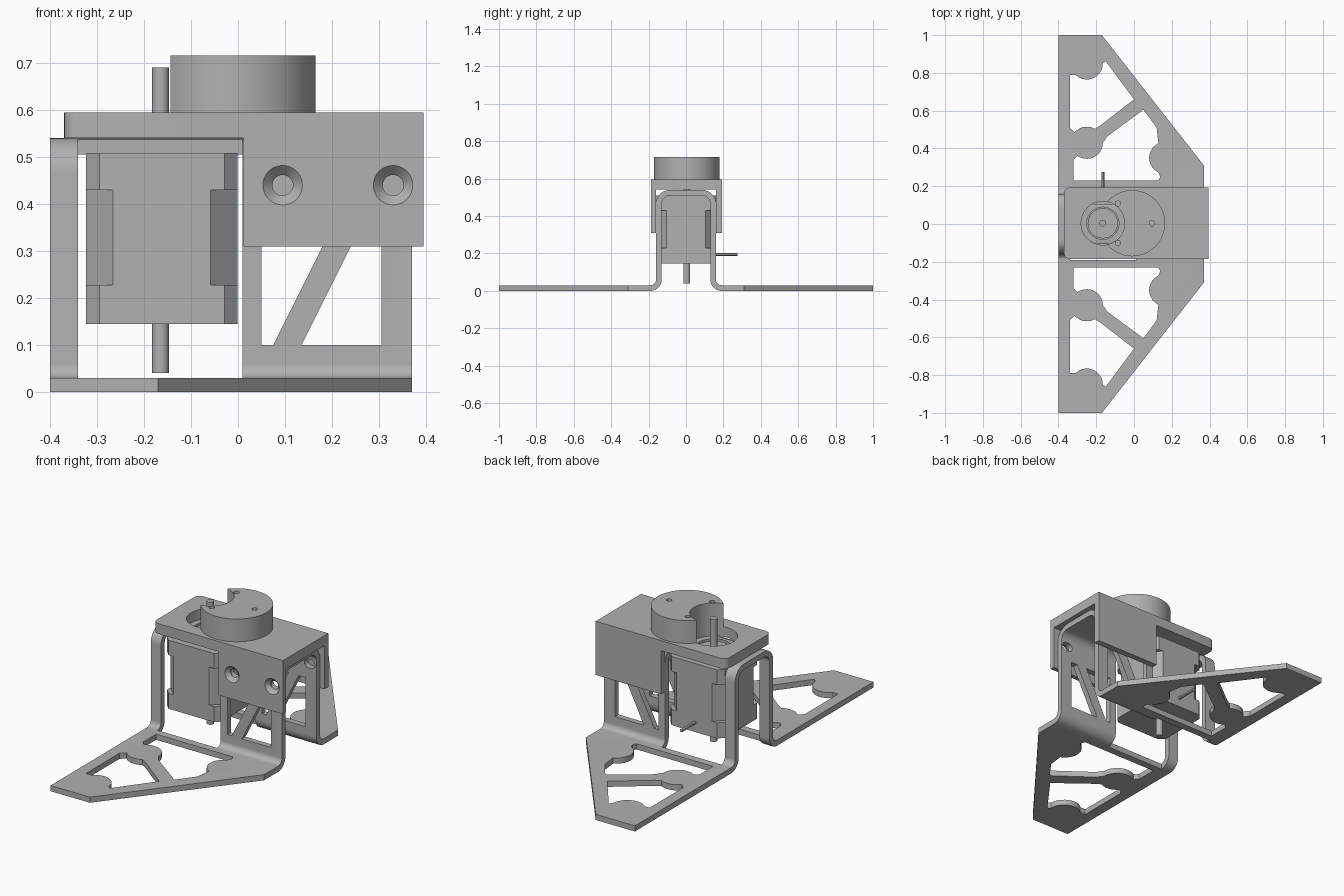
import bpy, bmesh, math
from mathutils import Vector

if "Cube" in bpy.data.objects:
    bpy.data.objects.remove(bpy.data.objects["Cube"])

grey = bpy.data.materials.new("plain grey")
grey.diffuse_color = (0.44, 0.44, 0.44, 1)
grey.use_nodes = True
grey.node_tree.nodes["Principled BSDF"].inputs["Base Color"].default_value = grey.diffuse_color


def finish(name, bm):
    bmesh.ops.recalc_face_normals(bm, faces=bm.faces[:])
    me = bpy.data.meshes.new(name)
    bm.to_mesh(me)
    bm.free()
    me.materials.append(grey)
    ob = bpy.data.objects.new(name, me)
    bpy.context.collection.objects.link(ob)
    return ob


def prism(name, pts, axis, lo, hi, s=1):
    """Extrude a 2D outline along an axis; s = -1 mirrors it across y."""
    place = {'x': lambda a, b, h: (h, a * s, b),
             'y': lambda a, b, h: (a, h * s, b),
             'z': lambda a, b, h: (a, b * s, h)}[axis]
    bm = bmesh.new()
    n = len(pts)
    low = [bm.verts.new(place(a, b, lo)) for a, b in pts]
    top = [bm.verts.new(place(a, b, hi)) for a, b in pts]
    bm.faces.new(low)
    bm.faces.new(top)
    for i in range(n):
        j = (i + 1) % n
        bm.faces.new((low[i], low[j], top[j], top[i]))
    return finish(name, bm)


def rod(name, p0, p1, r0, r1=None, seg=32):
    """Cylinder or cone from p0 to p1."""
    p0, p1 = Vector(p0), Vector(p1)
    d = p1 - p0
    bm = bmesh.new()
    bmesh.ops.create_cone(bm, cap_ends=True, segments=seg, radius1=r0,
                          radius2=r0 if r1 is None else r1, depth=d.length)
    rot = d.to_track_quat('Z', 'Y')
    for v in bm.verts:
        v.co = rot @ v.co + (p0 + p1) / 2
    return finish(name, bm)


def sink(p, out):
    """Countersunk screw hole cutters, p on the surface, out pointing outward."""
    p, out = Vector(p), Vector(out)
    return [rod("cutter", p - out * 0.045, p + out * 0.01, 0.022),
            rod("cutter", p - out * 0.02, p + out * 0.002, 0.022, 0.044)]


def arc(cx, cy, r, a0, a1, n=10):
    return [(cx + r * math.cos(math.radians(a0 + (a1 - a0) * i / n)),
             cy + r * math.sin(math.radians(a0 + (a1 - a0) * i / n)))
            for i in range(n + 1)]


def rect(x0, x1, y0, y1):
    return [(x0, y0), (x1, y0), (x1, y1), (x0, y1)]


def combine(ob, others, op='DIFFERENCE'):
    for c in others:
        c.hide_render = True
        m = ob.modifiers.new("combine", 'BOOLEAN')
        m.operation, m.solver, m.object = op, 'EXACT', c
    dg = bpy.context.evaluated_depsgraph_get()
    me = bpy.data.meshes.new_from_object(ob.evaluated_get(dg))
    ob.modifiers.clear()
    ob.data = me
    for c in others:
        bpy.data.objects.remove(c)


# Bent sheet bracket: hat-shaped profile with flanges
lower = [(1, 0)] + arc(0.19, 0.06, 0.06, 270, 180) + arc(0.085, 0.465, 0.045, 0, 90)
upper = arc(0.085, 0.465, 0.075, 90, 0) + arc(0.19, 0.06, 0.03, 180, 270) + [(1, 0.03)]
flip = lambda pts: [(-a, b) for a, b in reversed(pts)]
bracket = prism("bracket", lower + flip(lower) + flip(upper) + upper, 'x', -0.40, 0.37)

# Flange windows around the screw bosses
window_outer = ([(-0.34, 0.79)] + arc(-0.25, 0.85, 0.085, 225, 360)
                + [(-0.15, 0.862), (0.0, 0.66), (-0.18, 0.52)]
                + arc(-0.25, 0.43, 0.085, 60, 140) + [(-0.34, 0.51)])
window_inner = ([(-0.32, 0.34)] + arc(-0.25, 0.43, 0.085, 235, 360)
                + [(-0.14, 0.465), (0.05, 0.605), (0.12, 0.51)]
                + arc(0.165, 0.35, 0.085, 115, 245)
                + [(0.14, 0.25), (0.13, 0.23), (-0.32, 0.23)])
cuts = []
for s in (1, -1):
    # Slanted outer edge
    cuts.append(prism("cutter", [(-0.224, 1.069), (0.424, 0.241), (0.7, 1.3)],
                      'z', -0.1, 0.1, s))
    cuts.append(prism("cutter", window_outer, 'z', -0.1, 0.1, s))
    cuts.append(prism("cutter", window_inner, 'z', -0.1, 0.1, s))
    for x, y in ((-0.25, 0.85), (-0.25, 0.43), (0.165, 0.35)):
        cuts += sink((x, y * s, 0.03), (0, 0, 1))
    # Wall opening for the motor
    cuts.append(prism("cutter", rect(-0.34, 0.01, 0.105, 0.19), 'z', -0.1, 0.7, s))
    # Wall windows either side of the diagonal strut
    cuts.append(prism("cutter", [(0.05, 0.10), (0.075, 0.10), (0.205, 0.36), (0.05, 0.36)],
                      'y', 0.1, 0.18, s))
    cuts.append(prism("cutter", [(0.135, 0.10), (0.305, 0.10), (0.305, 0.36), (0.265, 0.36)],
                      'y', 0.1, 0.18, s))
    # Adjustment slots
    for x in (0.095, 0.33):
        slot = arc(x + 0.008, 0.44, 0.023, -90, 90) + arc(x - 0.008, 0.44, 0.023, 90, 270)
        cuts.append(prism("cutter", slot, 'y', 0.1, 0.18, s))
cuts.append(rod("cutter", (-0.165, 0.004, 0.45), (-0.165, 0.004, 0.6), 0.085, seg=48))
combine(bracket, cuts)

# Cover: top plate with two side skirts
Y0, Y1 = -0.186, 0.193
plate = (arc(-0.34, Y1 - 0.03, 0.03, 90, 180, 6) + arc(-0.34, Y0 + 0.03, 0.03, 180, 270, 6)
         + [(0.395, Y0), (0.395, Y1)])
cover = prism("cover", plate, 'z', 0.541, 0.595)
skirts = [prism("skirt", rect(0.012, 0.395, a, b), 'z', 0.31, 0.595)
          for a, b in ((Y0, -0.161), (0.161, Y1))]
combine(cover, skirts, 'UNION')
cuts = [rod("cutter", (-0.165, 0.004, 0.5), (-0.165, 0.004, 0.8), 0.115, seg=48)]
for x in (0.095, 0.33):
    cuts += sink((x, Y0, 0.44), (0, -1, 0)) + sink((x, Y1, 0.44), (0, 1, 0))
combine(cover, cuts)

# Round hub with shaft notch and pin holes
hub = rod("hub", (-0.01, 0.004, 0.595), (-0.01, 0.004, 0.716), 0.175, seg=64)
cuts = [rod("cutter", (-0.165, 0.004, 0.5), (-0.165, 0.004, 0.8), 0.115, seg=48)]
for x, y in ((0.095, 0.004), (-0.085, 0.108), (-0.085, -0.10)):
    cuts.append(rod("cutter", (x, y, 0.5), (x, y, 0.8), 0.014, seg=20))
combine(hub, cuts)


# Motor: end caps and a core with deeper corner cuts
def motor_block(name, c, lo, hi):
    h = 0.161
    pts = [(h - c, -h), (h, c - h), (h, h - c), (h - c, h),
           (c - h, h), (-h, h - c), (-h, c - h), (c - h, -h)]
    prism(name, [(x - 0.162, y) for x, y in pts], 'z', lo, hi)


motor_block("motor_lower_cap", 0.028, 0.145, 0.228)
motor_block("motor_core", 0.057, 0.228, 0.43)
motor_block("motor_upper_cap", 0.028, 0.43, 0.509)
rod("motor_collar", (-0.165, 0.004, 0.509), (-0.165, 0.004, 0.53), 0.08, seg=48)
rod("motor_shaft", (-0.165, 0.004, 0.04), (-0.165, 0.004, 0.69), 0.018)
rod("motor_wire", (-0.165, 0.15, 0.195), (-0.165, 0.275, 0.195), 0.008, seg=12)

# Smooth round surfaces, keep edges sharp
for ob in bpy.context.scene.objects:
    ob.select_set(True)
    bpy.context.view_layer.objects.active = ob
bpy.ops.object.shade_smooth_by_angle(angle=math.radians(30))
